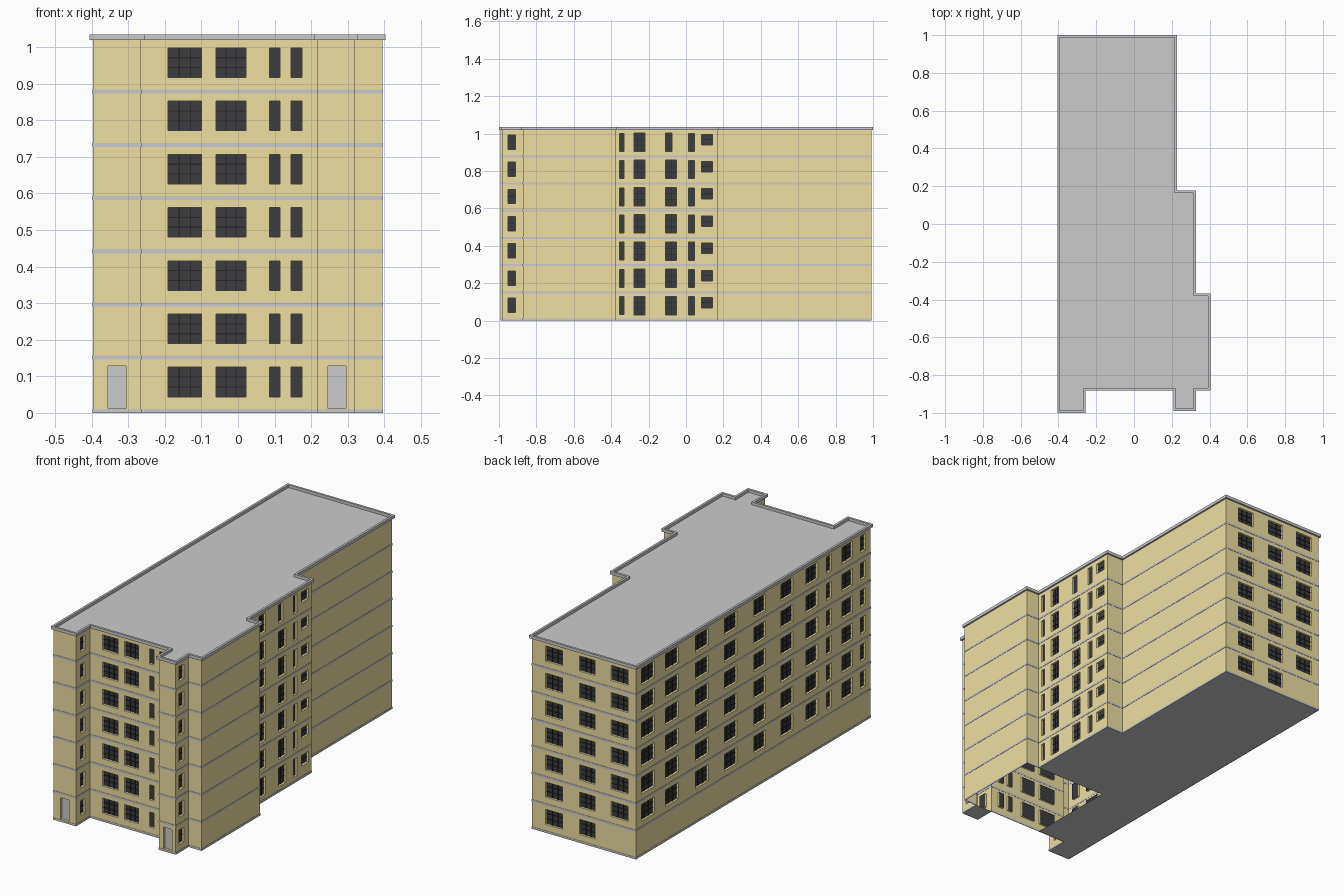
import bpy, bmesh
from mathutils import Vector

if "Cube" in bpy.data.objects:
    bpy.data.objects.remove(bpy.data.objects["Cube"])

FLOOR, TOP, DEPTH = 0.1455, 1.02, 0.012

# Wall footprint, counter-clockwise from the front left corner
P = [(-.397, -.991), (-.265, -.991), (-.265, -.872), (.218, -.872), (.218, -.98),
     (.318, -.98), (.318, -.872), (.395, -.872), (.395, -.377), (.318, -.377),
     (.318, .168), (.218, .168), (.218, .991), (-.397, .991)]
P = [Vector(p) for p in P]
N = len(P)


def material(name, rgb):
    m = bpy.data.materials.new(name)
    m.diffuse_color = (*rgb, 1)
    m.use_nodes = True
    m.node_tree.nodes["Principled BSDF"].inputs["Base Color"].default_value = m.diffuse_color
    return m


TAN = material("tan_render", (.85, .74, .36))
GLASS = material("dark_glass", (.045, .045, .05))
BAR = material("window_bar", (.02, .02, .022))


def finish(name, bm, mat=None):
    bmesh.ops.remove_doubles(bm, verts=bm.verts, dist=1e-5)
    me = bpy.data.meshes.new(name)
    bm.to_mesh(me)
    bm.free()
    ob = bpy.data.objects.new(name, me)
    bpy.context.collection.objects.link(ob)
    if mat:
        me.materials.append(mat)
    return ob


def face(bm, pts):
    return bm.faces.new([bm.verts.new(p) for p in pts])


def normal(i):
    d = (P[(i + 1) % N] - P[i]).normalized()
    return Vector((d.y, -d.x))


def offset(dist):
    return [P[i] + (normal(i - 1) + normal(i)) * dist for i in range(N)]


def ring(name, out, inn, z0, z1):
    """Closed strip that follows the footprint."""
    bm = bmesh.new()
    o, n = offset(out), offset(inn)
    for i in range(N):
        j = (i + 1) % N
        sect = [(o, z0), (o, z1), (n, z1), (n, z0)]
        for k in range(4):
            (a, za), (b, zb) = sect[k], sect[(k + 1) % 4]
            face(bm, [(*a[i], za), (*a[j], za), (*b[j], zb), (*b[i], zb)])
    bmesh.ops.remove_doubles(bm, verts=bm.verts, dist=1e-5)
    bmesh.ops.recalc_face_normals(bm, faces=bm.faces)
    return finish(name, bm)


def column(c0, c1, z0=.044, z1=.125, first=0, last=6, cols=3, rows=3):
    """One opening per storey; c0..c1 is the span along the wall axis."""
    return [(c0, c1, z0 + f * FLOOR, z1 + f * FLOOR, cols, rows) for f in range(first, last + 1)]


# Openings, listed by wall index
wing = column(-.952, -.912, .043, .12, cols=1, rows=2)
openings = {
    1: wing, 3: wing, 5: wing,
    2: column(-.191, -.1) + column(-.06, .022) + column(.086, .115, cols=1, rows=1)
       + column(.145, .175, cols=1, rows=1),
    9: column(-.356, -.332, .032, .128, cols=1, rows=1) + column(-.278, -.22, .031, .13)
       + column(-.11, -.05, .031, .13, last=5, cols=2)
       + column(-.11, -.075, .031, .13, first=6, cols=1, rows=1)
       + column(.013, .045, .031, .128, cols=1, rows=1)
       + column(.083, .142, .067, .123, cols=1, rows=2),
    12: column(.037, .136) + column(-.157, -.063) + column(-.35, -.25, first=1),
    13: [],
}
for c, w, n in [(.888, .11, 3), (.685, .11, 3), (.432, .11, 3), (.19, .105, 3), (-.056, .1, 3),
                (-.285, .1, 3), (-.497, .098, 3), (-.64, .042, 1), (-.796, .088, 2), (-.928, .042, 1)]:
    openings[13] += column(c - w / 2, c + w / 2, .04, .128, first=1, cols=n)
doors = {0: [(-.355, -.306, .012, .128, 0, 0)], 4: [(.246, .295, .012, .128, 0, 0)]}

walls, panes, bars, leaves = (bmesh.new() for _ in range(4))
for i in range(N):
    a, b = P[i], P[(i + 1) % N]
    d, n = (b - a).normalized(), normal(i)
    length, axis = (b - a).length, 0 if abs(d.x) > .5 else 1

    def at(u, z, depth=0):
        q = a + d * u - n * depth
        return (q.x, q.y, z)

    def quad(bm, u0, u1, z0, z1, dep=0):
        face(bm, [at(u0, z0, dep), at(u1, z0, dep), at(u1, z1, dep), at(u0, z1, dep)])

    def box(bm, u0, u1, z0, z1, back, front):
        quad(bm, u0, u1, z0, z1, front)
        c = [(u0, z0), (u1, z0), (u1, z1), (u0, z1)]
        for (ua, za), (ub, zb) in zip(c, c[1:] + c[:1]):
            face(bm, [at(ua, za, back), at(ub, zb, back), at(ub, zb, front), at(ua, za, front)])

    holes = []
    for c0, c1, z0, z1, cols, rows in openings.get(i, []) + doors.get(i, []):
        u0, u1 = sorted((abs(c0 - a[axis]), abs(c1 - a[axis])))
        holes.append((u0, u1, z0, z1, cols, rows))

    # Wall grid with the openings left out
    us = sorted({0, length} | {h[k] for h in holes for k in (0, 1)})
    zs = sorted({0, TOP} | {h[k] for h in holes for k in (2, 3)})
    for u0, u1 in zip(us, us[1:]):
        for z0, z1 in zip(zs, zs[1:]):
            um, zm = (u0 + u1) / 2, (z0 + z1) / 2
            if not any(h[0] < um < h[1] and h[2] < zm < h[3] for h in holes):
                quad(walls, u0, u1, z0, z1)

    for u0, u1, z0, z1, cols, rows in holes:
        # Reveals
        c = [(u0, z0), (u1, z0), (u1, z1), (u0, z1)]
        for (ua, za), (ub, zb) in zip(c, c[1:] + c[:1]):
            face(walls, [at(ua, za), at(ub, zb), at(ub, zb, DEPTH), at(ua, za, DEPTH)])
        if cols == 0:
            # Door leaf with a raised panel
            quad(leaves, u0, u1, z0, z1, DEPTH)
            box(leaves, u0 + .005, u1 - .005, z0 + .005, z1 - .005, DEPTH, DEPTH - .003)
            continue
        # Glass and glazing bars
        quad(panes, u0, u1, z0, z1, DEPTH)
        t = .0015
        for k in range(1, cols):
            u = u0 + (u1 - u0) * k / cols
            box(bars, u - t, u + t, z0, z1, DEPTH, DEPTH - .003)
        for k in range(1, rows):
            z = z0 + (z1 - z0) * k / rows
            box(bars, u0, u1, z - t, z + t, DEPTH, DEPTH - .003)

finish("outer_walls", walls, TAN)
finish("window_panes", panes, GLASS)
finish("window_bars", bars, BAR)
finish("entrance_doors", leaves)

# Storey bands, plinth and roof edge
for f in range(1, 7):
    ring(f"storey_band_{f}", .0015, -.001, f * FLOOR, f * FLOOR + .011)
ring("plinth_band", .0015, -.001, 0, .011)
ring("roof_parapet", .009, -.003, 1.019, 1.035)

# Roof deck
bm = bmesh.new()
face(bm, [(*p, TOP) for p in P])
finish("roof_deck", bm)

# Underside, open below the front right block
bm = bmesh.new()
main = P[:3] + [Vector((-.1, -.872)), Vector((-.1, -.377))] + P[9:]
for poly in (main, P[3:7]):
    face(bm, [(*p, .001) for p in reversed(poly)])
finish("base_plate", bm)
